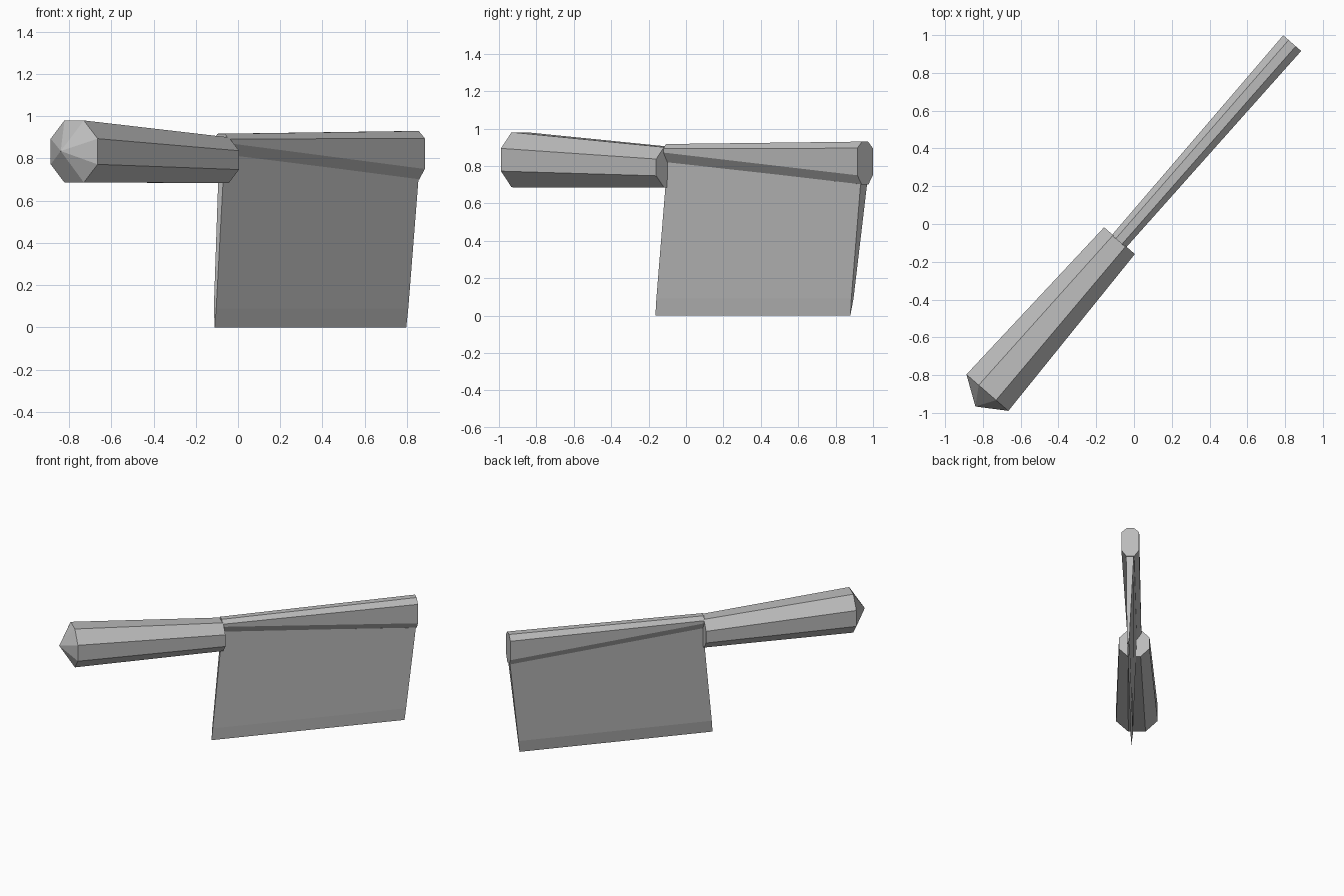
import bpy, bmesh, math
from mathutils import Vector

cube = bpy.data.objects.get("Cube")
if cube:
    bpy.data.objects.remove(cube)

# One plain grey for the whole cleaver
grey = bpy.data.materials.new("plain grey")
grey.use_nodes = True
colour = (0.5, 0.5, 0.5, 1)
grey.diffuse_color = colour
grey.node_tree.nodes["Principled BSDF"].inputs["Base Color"].default_value = colour

# The tool lies diagonally: u runs along it, v across it
ANGLE = math.radians(49)
ALONG = Vector((math.cos(ANGLE), math.sin(ANGLE), 0))
ACROSS = Vector((math.sin(ANGLE), -math.cos(ANGLE), 0))


def place(u, v, z):
    return ALONG * u + ACROSS * v + Vector((0, 0, z))


def loft(name, start, end, tip=None):
    """Bridge two matching rings of (u, v, z); the start closes flat or to a tip."""
    bm = bmesh.new()
    a = [bm.verts.new(place(*p)) for p in start]
    b = [bm.verts.new(place(*p)) for p in end]
    n = len(a)
    for i in range(n):
        j = (i + 1) % n
        bm.faces.new((a[i], a[j], b[j], b[i]))
    bm.faces.new(b)
    if tip:
        t = bm.verts.new(place(*tip))
        for i in range(n):
            bm.faces.new((a[i], t, a[(i + 1) % n]))
    else:
        bm.faces.new(a)
    bmesh.ops.recalc_face_normals(bm, faces=bm.faces)
    mesh = bpy.data.meshes.new(name)
    bm.to_mesh(mesh)
    bm.free()
    mesh.materials.append(grey)
    obj = bpy.data.objects.new(name, mesh)
    bpy.context.collection.objects.link(obj)
    return obj


def octagon(u, z, apothem):
    r = apothem / math.cos(math.pi / 8)
    angles = [math.pi / 8 + i * math.pi / 4 for i in range(8)]
    return [(u, r * math.cos(t), z + r * math.sin(t)) for t in angles]


def spine_ring(u, centre, levels):
    """Mirror (half width, height) levels into a closed ring."""
    right = [(u, centre + w, z) for w, z in levels]
    left = [(u, centre - w, z) for w, z in reversed(levels)]
    return right + left


def blade_ring(u_top, u_edge, z_top, sides):
    """Sides are (v, z) points around the section; the end slants with height."""
    return [(u_edge + (u_top - u_edge) * z / z_top, v, z) for v, z in sides]


# Octagonal handle, thicker at the pointed butt
loft("handle", octagon(-1.183, 0.833, 0.147), octagon(-0.117, 0.792, 0.108),
     tip=(-1.28, 0, 0.835))

# Chamfered spine that deepens toward the far end
loft("blade_spine",
     spine_ring(-0.122, 0.0, [(0.022, 0.917), (0.05, 0.892), (0.05, 0.872), (0.017, 0.82)]),
     spine_ring(1.272, 0.004, [(0.025, 0.93), (0.063, 0.895), (0.063, 0.75), (0.027, 0.70)]))

# Thin wedge blade, bevelled to its edge on the left face
loft("blade",
     blade_ring(-0.117, -0.196, 0.82,
                [(0.017, 0.822), (0.026, 0.09), (0.024, 0.0), (0.011, 0.09), (-0.017, 0.822)]),
     blade_ring(1.265, 1.186, 0.70,
                [(0.033, 0.702), (0.029, 0.09), (0.025, 0.0), (0.011, 0.09), (-0.02, 0.702)]))
